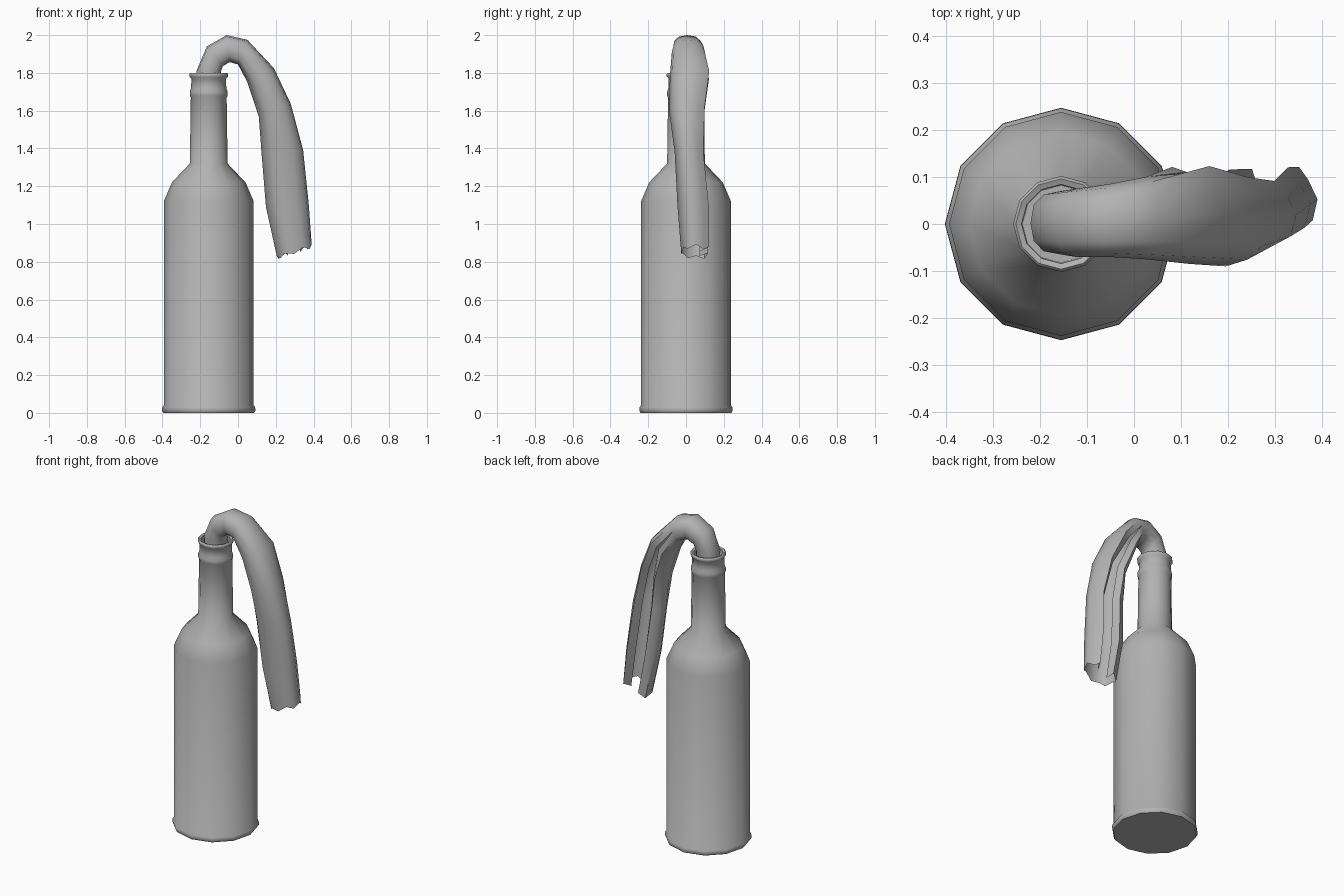
import bpy
import bmesh
from math import cos, sin, radians, copysign
from mathutils import Vector

default_cube = bpy.data.objects.get("Cube")
if default_cube:
    bpy.data.objects.remove(default_cube)

# One flat grey for every part
grey = bpy.data.materials.new("plain_grey")
grey.use_nodes = True
colour = (0.45, 0.45, 0.45, 1.0)
grey.diffuse_color = colour
grey.node_tree.nodes["Principled BSDF"].inputs["Base Color"].default_value = colour


def skin(name, rings, sharp_angle, cap_ends):
    """Bridge successive rings of points into one smooth shaded object."""
    bm = bmesh.new()
    rows = [[bm.verts.new(point) for point in ring] for ring in rings]
    for lower, upper in zip(rows, rows[1:]):
        for k in range(len(lower) - 1):
            bm.faces.new((lower[k], lower[k + 1], upper[k + 1], upper[k]))
    if cap_ends:
        bm.faces.new(rows[0][:-1])
        bm.faces.new(rows[-1][:-1])
    bmesh.ops.remove_doubles(bm, verts=bm.verts, dist=0.0005)
    bmesh.ops.recalc_face_normals(bm, faces=bm.faces)
    mesh = bpy.data.meshes.new(name)
    bm.to_mesh(mesh)
    bm.free()
    mesh.materials.append(grey)
    obj = bpy.data.objects.new(name, mesh)
    bpy.context.collection.objects.link(obj)
    bpy.ops.object.select_all(action="DESELECT")
    obj.select_set(True)
    bpy.context.view_layer.objects.active = obj
    bpy.ops.object.shade_smooth_by_angle(angle=radians(sharp_angle))
    return obj


# Bottle: twelve sided lathe of (radius, height)
SIDES = 12
AXIS_X = -0.155
bottle_profile = [
    (0.24, 0), (0.247, 0.01), (0.246, 0.03), (0.238, 0.04),
    (0.238, 1.12), (0.195, 1.22), (0.1, 1.32), (0.095, 1.67),
    (0.1, 1.68), (0.1, 1.7), (0.093, 1.72), (0.092, 1.77),
    (0.102, 1.78), (0.102, 1.795), (0.096, 1.8), (0.084, 1.795),
    (0.082, 1.7),
]


def lathe_ring(radius, height):
    angles = [radians(360 * k / SIDES) for k in range(SIDES + 1)]
    return [Vector((AXIS_X + radius * cos(a), radius * sin(a), height)) for a in angles]


skin("bottle", [lathe_ring(r, z) for r, z in bottle_profile], 50, True)

# Rag: inner x, z, outer x, z, front y, back y, and how far the back slit opens
rag_stations = [
    (-0.09, 1.72, -0.215, 1.72, -0.06, 0.06, 0),
    (-0.09, 1.81, -0.22, 1.81, -0.065, 0.07, 0),
    (-0.08, 1.835, -0.165, 1.94, -0.07, 0.075, 0),
    (-0.045, 1.857, -0.06, 2.0, -0.07, 0.085, 0),
    (0, 1.845, 0.05, 1.975, -0.075, 0.1, 0),
    (0.05, 1.75, 0.19, 1.825, -0.085, 0.135, 0.3),
    (0.11, 1.57, 0.28, 1.635, -0.09, 0.11, 0.6),
    (0.125, 1.37, 0.345, 1.39, -0.06, 0.1, 0.8),
    (0.148, 1.09, 0.375, 1.1, -0.045, 0.13, 1),
    (0.205, 0.82, 0.39, 0.88, -0.025, 0.13, 1),
]


def soften(value):
    """Push a circle coordinate towards a boxier cross-section."""
    return copysign(abs(value) ** 0.8, value)


def rag_ring(inner_x, inner_z, outer_x, outer_z, front, back, opening):
    inner = Vector((inner_x, 0, inner_z))
    outer = Vector((outer_x, 0, outer_z))
    middle, reach = (inner + outer) / 2, (outer - inner) / 2
    ring = []
    for k in range(SIDES + 1):
        a = radians(90 + 360 * k / SIDES)
        u, v = soften(cos(a)), soften(sin(a))
        # Shallow creases along the hanging cloth
        if k % 3 == 1:
            u, v = u * (1 - 0.12 * opening), v * (1 - 0.06 * opening)
        # The two free edges fold inwards, one on each side of the slit
        if k in (0, SIDES):
            side = -1 if k == 0 else 1
            u += side * 0.35 * opening
            v -= 0.75 * opening
        point = middle + reach * u
        point.y = (front + back) / 2 + v * (back - front) / 2
        ring.append(point)
    return ring


rag_rings = [rag_ring(*station) for station in rag_stations]

# Ragged lower hem
for k, point in enumerate(rag_rings[-1]):
    point.z += 0.012 if k % 2 else -0.008

skin("rag", rag_rings, 50, False)
